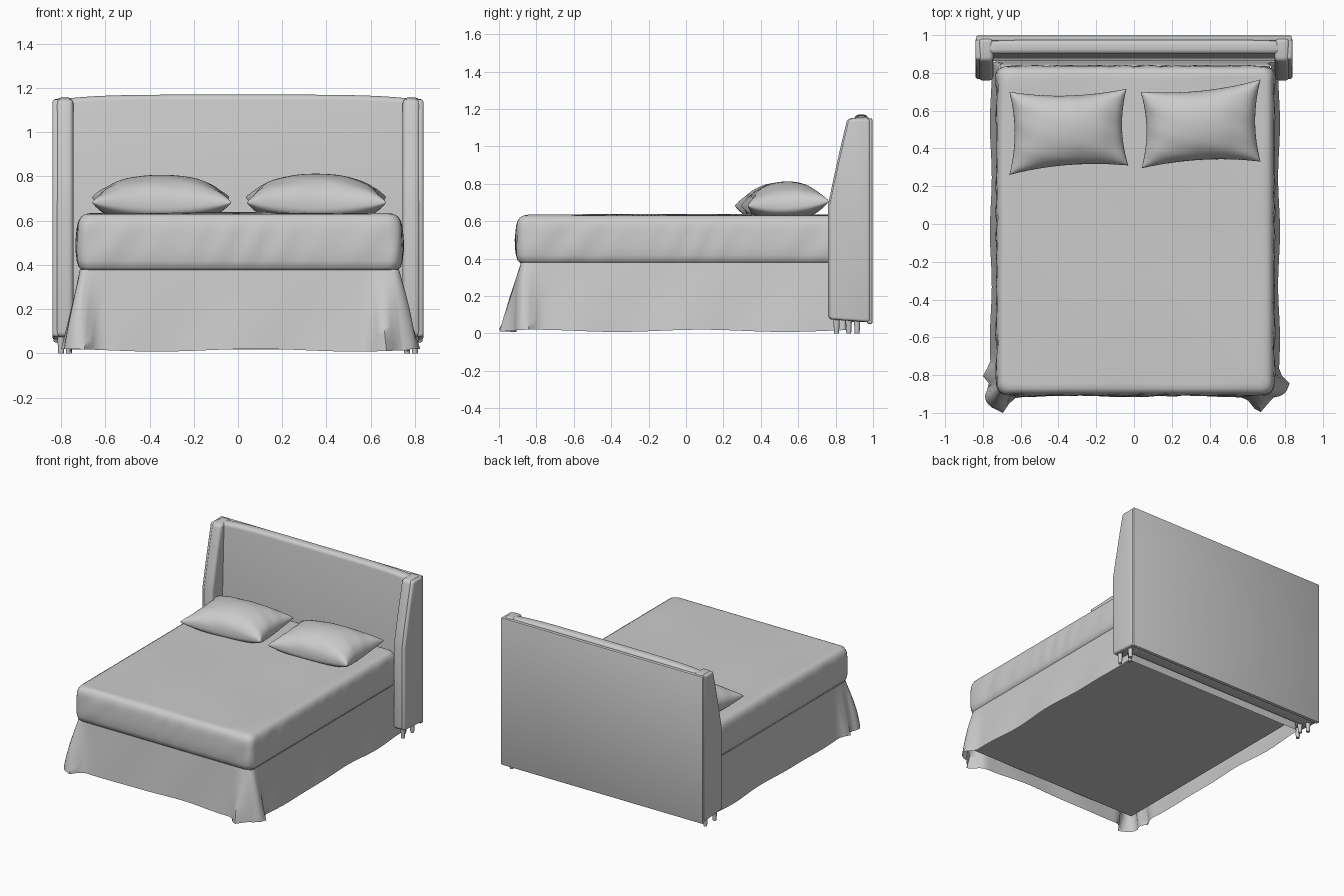
import bpy, bmesh, math
from mathutils import Vector

if "Cube" in bpy.data.objects:
    bpy.data.objects.remove(bpy.data.objects["Cube"])

fabric = bpy.data.materials.new("light_grey_fabric")
fabric.diffuse_color = (0.6, 0.6, 0.6, 1)
fabric.use_nodes = True
fabric.node_tree.nodes["Principled BSDF"].inputs["Base Color"].default_value = fabric.diffuse_color


def finish(name, bm, angle=40, bevel=0, segments=4, recalc=True):
    """Turn a bmesh into a shaded object, with optional rounded edges."""
    if recalc:
        bmesh.ops.recalc_face_normals(bm, faces=bm.faces)
    mesh = bpy.data.meshes.new(name)
    bm.to_mesh(mesh)
    bm.free()
    mesh.materials.append(fabric)
    ob = bpy.data.objects.new(name, mesh)
    bpy.context.collection.objects.link(ob)
    bpy.ops.object.select_all(action='DESELECT')
    ob.select_set(True)
    bpy.context.view_layer.objects.active = ob
    if bevel:
        mod = ob.modifiers.new("soft_edges", 'BEVEL')
        mod.width, mod.segments, mod.limit_method = bevel, segments, 'ANGLE'
        bpy.ops.object.modifier_apply(modifier=mod.name)
    bpy.ops.object.shade_smooth_by_angle(angle=math.radians(angle))
    return ob


def extrude(points, offset):
    """Solid made from a flat outline moved along an offset."""
    bm = bmesh.new()
    face = bm.faces.new([bm.verts.new(p) for p in points])
    new = bmesh.ops.extrude_face_region(bm, geom=[face])["geom"]
    bmesh.ops.translate(bm, vec=offset, verts=[v for v in new if isinstance(v, bmesh.types.BMVert)])
    return bm


def box(x0, x1, y0, y1, z0, z1):
    return extrude([(x0, y0, z0), (x1, y0, z0), (x1, y1, z0), (x0, y1, z0)], (0, 0, z1 - z0))


def ring(x0, x1, y0, y1, r, n=44, k=6):
    """Rounded rectangle as (position, outward normal) pairs."""
    arcs = [(x1 - r, y0 + r, -90), (x1 - r, y1 - r, 0), (x0 + r, y1 - r, 90), (x0 + r, y0 + r, 180)]
    out = []
    for i, (cx, cy, a0) in enumerate(arcs):
        for j in range(k + 1):
            a = math.radians(a0 + 90 * j / k)
            d = Vector((math.cos(a), math.sin(a), 0))
            out.append((Vector((cx, cy, 0)) + r * d, d))
        nx, ny, b0 = arcs[(i + 1) % 4]
        d = Vector((math.cos(math.radians(b0)), math.sin(math.radians(b0)), 0))
        start, end = out[-1][0], Vector((nx, ny, 0)) + r * d
        out += [(start.lerp(end, j / n), d) for j in range(1, n)]
    return out


def loft(rings, cap_top=False, cap_bottom=False):
    bm = bmesh.new()
    rows = [[bm.verts.new(p) for p in r] for r in rings]
    for a, b in zip(rows, rows[1:]):
        for i in range(len(a)):
            j = (i + 1) % len(a)
            bm.faces.new((a[i], a[j], b[j], b[i]))
    if cap_top:
        bm.faces.new(rows[-1])
    if cap_bottom:
        bm.faces.new(rows[0][::-1])
    return bm


def gauss(x, c, s):
    return math.exp(-((x - c) / s) ** 2)


# Mattress: soft bulging sides with slanted folds, gently uneven top
profile = [(0.06, 0.375), (0.025, 0.376), (0.01, 0.39), (0.003, 0.42), (0, 0.46), (0, 0.50),
           (0.002, 0.54), (0.004, 0.575), (0.01, 0.6), (0.022, 0.62), (0.04, 0.63),
           (0.065, 0.632), (0.12, 0.632), (0.22, 0.633), (0.36, 0.634), (0.5, 0.635), (0.62, 0.635)]
rings = []
for inset, z in profile:
    row = []
    fold = max(0, 1 - inset / 0.03) * math.sin(math.pi * min(1, max(0, (z - 0.375) / 0.25)))
    for p, d in ring(-0.73 + inset, 0.745 - inset, -0.91 + inset, 0.84 - inset, max(0.015, 0.06 - inset * 0.5)):
        s = p.y if abs(d.x) > 0.7 else p.x
        wave = math.sin(38 * s - 16 * z + 2 * math.sin(5 * s)) * (0.6 + 0.4 * math.sin(9 * s + 1))
        q = p + d * (0.006 * fold * wave)
        lump = 0.004 * math.sin(5 * p.x + 3 * p.y) * math.sin(4 * p.y - 2 * p.x) if inset > 0.05 and z > 0.6 else 0
        row.append((q.x, q.y, z + lump))
    rings.append(row)
finish("mattress", loft(rings, True, True), 50)

# Bed skirt: hanging sheet that flares into pleats at the two front corners
rings = []
for step in range(11):
    t = step / 10
    row = []
    for p, d in ring(-0.715 - 0.043 * t, 0.728 + 0.04 * t, -0.882 - 0.03 * t, 0.85 + 0.01 * t, 0.03):
        front, side = max(0, -d.y), abs(d.x)
        flare = front * (0.085 * gauss(p.x, 0.665, 0.05) + 0.09 * gauss(p.x, -0.705, 0.045))
        if p.x > 0:
            flare += side * 0.065 * gauss(p.y, -0.855, 0.045)
        else:
            flare += side * (0.045 * gauss(p.y, -0.80, 0.04) + 0.035 * gauss(p.y, -0.90, 0.03))
        s = p.x if front > 0.7 else p.y
        ripple = 0.005 * math.sin(11 * s + 2 * t) * (1 if d.y < 0.5 else 0)
        q = p + d * (flare * t + ripple * t)
        row.append((q.x, q.y, 0.38 - t * (0.366 - 0.006 * math.sin(7 * s + 1))))
    rings.append(row)
finish("bed_skirt", loft(rings[::-1]), 60)

# Base under the mattress, recessed inside the skirt
finish("bed_base", box(-0.71, 0.72, -0.875, 0.845, 0.085, 0.37))

# Headboard panel: slightly arched top, front leaning back
arch = [(0.78 - 1.56 * i / 24) for i in range(25)]
outline = [(-0.78, 0.975, 0.06), (0.78, 0.975, 0.06)]
outline += [(x, 0.975, 1.17 - 0.018 * abs(x / 0.78) ** 5) for x in arch]
bm = extrude(outline, (0, -0.075, 0))
for v in bm.verts:
    if v.co.y < 0.95:
        v.co.y -= 0.04 * (1 - v.co.z / 1.16)
finish("headboard_panel", bm, 40, 0.025)

# Thin cover on the back of the headboard
finish("headboard_back", box(-0.835, 0.835, 0.968, 0.997, 0.05, 1.15), 40, 0.008, 2)

# Wings: tapered side panels with a slimmer outer layer, standing on short feet
wing = [(0.76, 0.075), (0.76, 0.69), (0.785, 0.81), (0.825, 0.99), (0.863, 1.15), (0.985, 1.158), (0.985, 0.06)]
for side, m in (("left", -1), ("right", 1)):
    pts = [(m * 0.745, y, z) for y, z in wing]
    finish(side + "_wing", extrude(pts, (m * 0.078, 0, 0)), 45, 0.022)
    pts = [(m * 0.80, y + (0.008 if y < 0.9 else 0), min(z, 1.148)) for y, z in wing]
    finish(side + "_wing_outer", extrude(pts, (m * 0.04, 0, 0)), 45, 0.015)
    for i, (x, y) in enumerate(((0.80, 0.805), (0.765, 0.87), (0.80, 0.915))):
        bm = bmesh.new()
        bmesh.ops.create_cone(bm, cap_ends=True, segments=12, radius1=0.013, radius2=0.018, depth=0.085)
        bmesh.ops.translate(bm, vec=(m * x, y, 0.0425), verts=bm.verts)
        finish(f"{side}_foot_{i + 1}", bm)


def pillow(name, corners, height, phase):
    """Stuffed cushion with pinched edges and pointed corners."""
    c = [Vector((x, y, 0)) for x, y in corners]
    n = 32
    bm = bmesh.new()
    grids = []
    for sign in (1, -1):
        grid = []
        for i in range(n + 1):
            for j in range(n + 1):
                u, v = -math.cos(math.pi * i / n), -math.cos(math.pi * j / n)
                pu = u * (1 - 0.09 * (1 - v * v) * abs(u))
                pv = v * (1 - 0.13 * (1 - u * u) * abs(v))
                a, b = (pu + 1) / 2, (pv + 1) / 2
                p = c[0].lerp(c[1], a).lerp(c[3].lerp(c[2], a), b)
                puff = max(0, (1 - u * u) * (1 - v * v)) ** 0.42
                z = 0.672 + 0.022 * (u * v) ** 2 + 0.012 * v
                crease = 0.006 * math.sin(9 * u + 5 * v + phase) * math.sin(6 * v - 3 * u) * (1 - puff)
                if sign > 0:
                    z += (height - 0.672) * puff + crease * puff * 2
                else:
                    z = max(0.63, z - 0.075 * puff)
                grid.append(bm.verts.new((p.x, p.y, z)))
        for i in range(n):
            for j in range(n):
                k = i * (n + 1) + j
                quad = (grid[k], grid[k + n + 1], grid[k + n + 2], grid[k + 1])
                bm.faces.new(quad if sign > 0 else quad[::-1])
    bmesh.ops.remove_doubles(bm, verts=bm.verts, dist=0.0004)
    finish(name, bm, 70)


# Pillows
pillow("left_pillow", [(-0.66, 0.26), (-0.03, 0.31), (-0.04, 0.715), (-0.66, 0.70)], 0.807, 0)
pillow("right_pillow", [(0.04, 0.295), (0.67, 0.33), (0.67, 0.765), (0.035, 0.70)], 0.812, 2)
